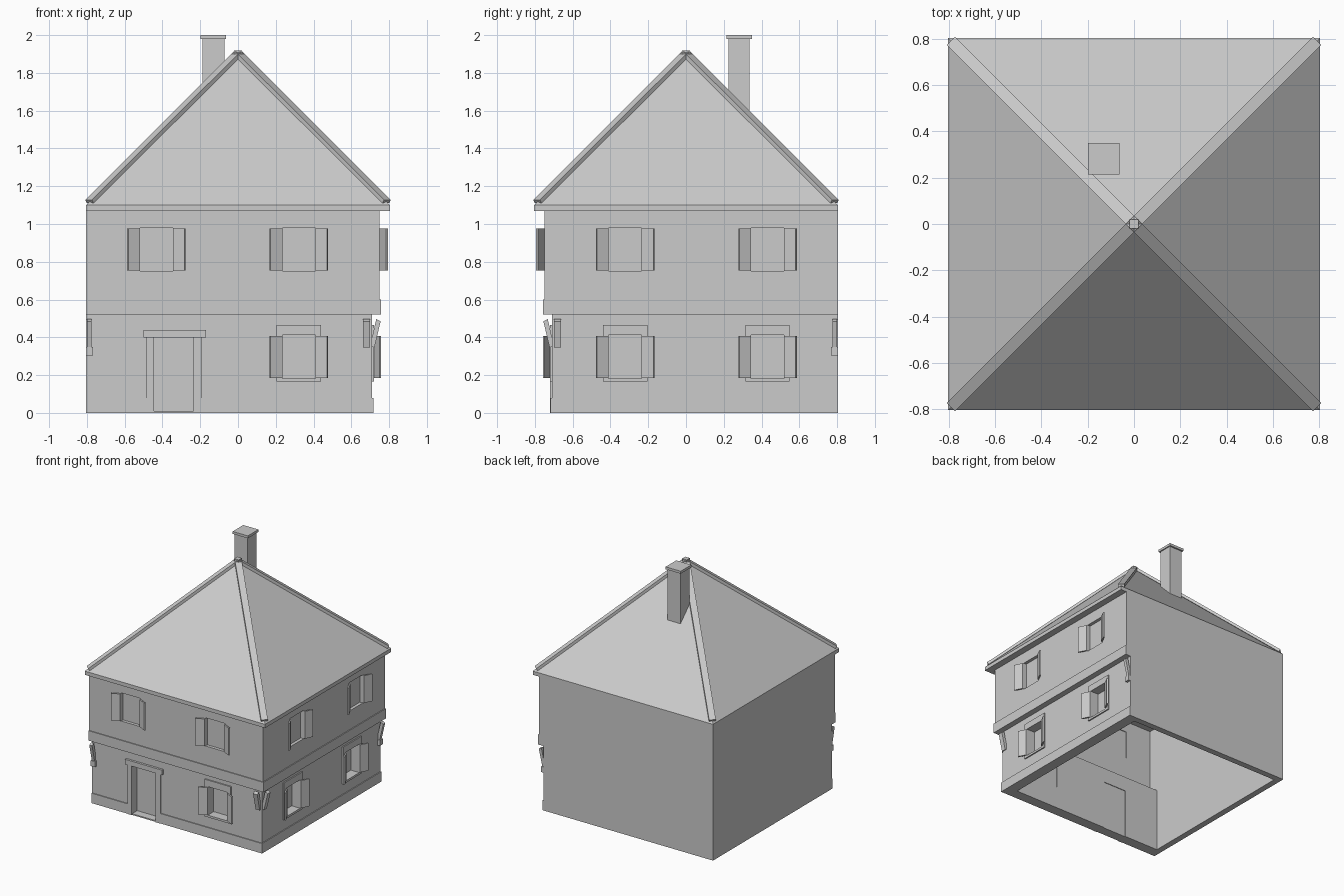
import bpy, bmesh
from itertools import product
from mathutils import Vector

cube = bpy.data.objects.get("Cube")
if cube:
    bpy.data.objects.remove(cube, do_unlink=True)

mat = bpy.data.materials.new("light_grey")
mat.use_nodes = True
mat.diffuse_color = (0.6, 0.6, 0.6, 1)
mat.node_tree.nodes["Principled BSDF"].inputs["Base Color"].default_value = mat.diffuse_color


def hull(name, points):
    """Convex solid through the given points."""
    bm = bmesh.new()
    for p in points:
        bm.verts.new(p)
    bmesh.ops.convex_hull(bm, input=bm.verts[:])
    bmesh.ops.dissolve_limit(bm, angle_limit=0.01, verts=bm.verts[:], edges=bm.edges[:])
    bmesh.ops.recalc_face_normals(bm, faces=bm.faces[:])
    mesh = bpy.data.meshes.new(name)
    bm.to_mesh(mesh)
    bm.free()
    mesh.materials.append(mat)
    obj = bpy.data.objects.new(name, mesh)
    bpy.context.collection.objects.link(obj)
    return obj


def box(name, x, y, z):
    return hull(name, product(x, y, z))


def place(side, u, out, z):
    """u runs along the facade towards the shared corner, out is the distance outward."""
    return (out, -u, z) if side == "left" else (u, -out, z)


def panel(side, name, u, out, z):
    return hull(f"{side}_{name}", [place(side, *p) for p in product(u, out, z)])


def cut(obj, cutters):
    """Carve openings and bake the result."""
    for c in cutters:
        m = obj.modifiers.new("opening", "BOOLEAN")
        m.operation, m.solver, m.object = "DIFFERENCE", "EXACT", c
    graph = bpy.context.evaluated_depsgraph_get()
    mesh = bpy.data.meshes.new_from_object(obj.evaluated_get(graph))
    obj.modifiers.clear()
    obj.data = mesh


def opening(side, u, z):
    c = panel(side, "cutter", u, (0.5, 0.9), z)
    c.hide_render = True
    return c


def shutters(side, name, u, z, wall):
    for hinge, s in ((u[0], -1), (u[1], 1)):
        free = hinge + s * 0.068
        pts = [(hinge, wall), (hinge, wall + 0.012),
               (free - s * 0.006, wall + 0.043), (free, wall + 0.033)]
        hull(f"{side}_{name}_shutter", [place(side, a, b, h) for a, b in pts for h in z])


HALF = 0.805
WINDOWS = (0.322, -0.432)
DOOR_U, DOOR_Z = (-0.445, -0.235), (-0.01, 0.4)

for side in ("front", "left"):
    end = 0 if side == "front" else 1
    # Storey walls with their openings
    for level, z, inner, outer, wz in (("lower", (0, 0.52), 0.63, 0.71, (0.182, 0.412)),
                                       ("upper", (0.52, 1.07), 0.71, 0.75, (0.752, 0.98))):
        wall = panel(side, level + "_wall", (-HALF, (outer, inner)[end]), (inner, outer), z)
        cutters = []
        for i, c in enumerate(WINDOWS):
            if side == "front" and level == "lower" and i == 1:
                continue
            u = (c - 0.087, c + 0.087)
            hole = opening(side, u, wz)
            cutters.append(hole)
            panel(side, level + "_window_pane", u, (inner + 0.005, inner + 0.015), wz)
            base = outer
            if level == "lower":
                frame = panel(side, "window_frame", (c - 0.117, c + 0.117),
                              (outer - 0.005, outer + 0.01), (0.165, 0.465))
                cut(frame, [hole])
                base = outer + 0.005
            shutters(side, level, u, (wz[0] + 0.003, wz[1] - 0.005), base)
        if side == "front" and level == "lower":
            hole = opening(side, DOOR_U, DOOR_Z)
            cutters.append(hole)
            frame = panel(side, "door_frame", (-0.485, -0.19), (0.705, 0.72), (0, 0.4))
            cut(frame, [hole])
        cut(wall, cutters)
        for c in cutters:
            bpy.data.objects.remove(c, do_unlink=True)

    # Jetty band and brackets
    panel(side, "jetty_band", (-HALF, (0.757, 0.75)[end]), (0.745, 0.757), (0.52, 0.6))
    for u in ((0.663, 0.7), (-0.8, -0.775)):
        profile = [(0.7, 0.355), (0.722, 0.345), (0.755, 0.485), (0.732, 0.497)]
        hull(f"{side}_bracket", [place(side, a, o, z) for a in u for o, z in profile])
    panel(side, "bracket_corbel", (-HALF, -0.768), (0.705, 0.73), (0.305, 0.35))

# Door, lintel and threshold
panel("front", "door", DOOR_U, (0.635, 0.65), (0, 0.4))
panel("front", "door_threshold", DOOR_U, (0.65, 0.715), (0, 0.01))
panel("front", "door_lintel", (-0.5, -0.17), (0.705, 0.728), (0.4, 0.44))

# Plinths
panel("front", "plinth_west", (-HALF, -0.485), (0.705, 0.717), (0, 0.08))
panel("front", "plinth_east", (-0.19, 0.717), (0.705, 0.717), (0, 0.08))
panel("left", "plinth", (-HALF, 0.705), (0.705, 0.717), (0, 0.08))

# Plain walls
for level, z, inner in (("lower", (0, 0.52), 0.63), ("upper", (0.52, 1.07), 0.71)):
    box(f"back_{level}_wall", (-0.755, inner), (0.755, HALF), z)
    box(f"right_{level}_wall", (-HALF, -0.755), (-inner, HALF), z)

# Roof
box("eaves", (-HALF, HALF), (-HALF, HALF), (1.07, 1.1))
apex = Vector((0, 0, 1.905))
hull("roof", [(x, y, 1.1) for x, y in product((-HALF, HALF), repeat=2)] + [apex])
for sx, sy in product((-1, 1), repeat=2):
    foot = Vector((sx * 0.787, sy * 0.787, 1.12))
    d = (apex - foot).normalized()
    across = d.cross(Vector((0, 0, 1))).normalized()
    up = across.cross(d)
    hull("roof_hip", [p + across * a + up * b for p in (foot, apex)
                      for a in (-0.025, 0.025) for b in (-0.012, 0.01)])
box("roof_finial", (-0.02, 0.02), (-0.02, 0.02), (1.89, 1.918))

# Chimney
box("chimney", (-0.187, -0.072), (0.225, 0.337), (1.5, 1.98))
box("chimney_cap", (-0.198, -0.063), (0.215, 0.35), (1.98, 2.0))
